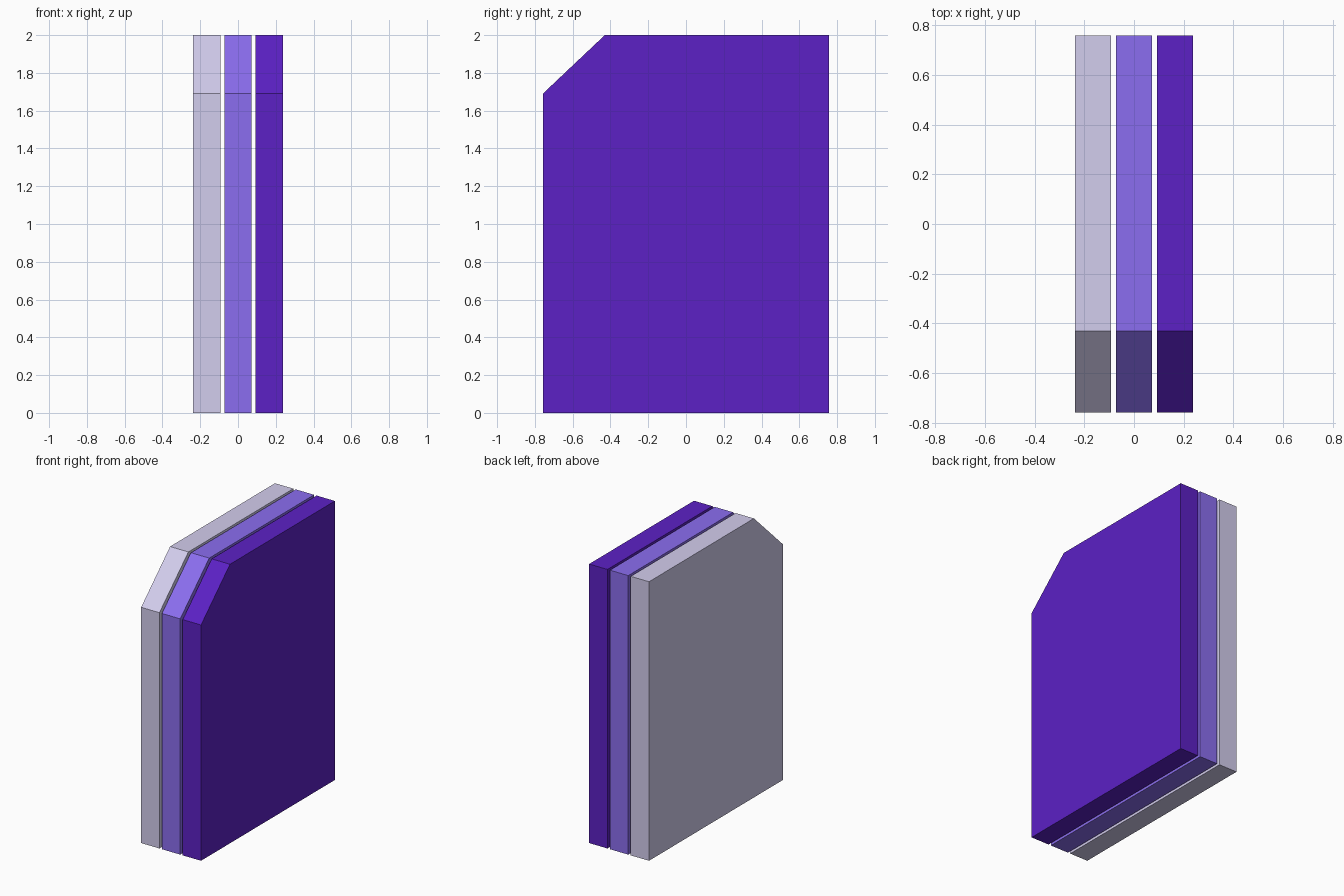
import bpy
import bmesh

if "Cube" in bpy.data.objects:
    bpy.data.objects.remove(bpy.data.objects["Cube"])

# Side outline (y, z) with the clipped front top corner
OUTLINE = [(-0.758, 0), (0.758, 0), (0.758, 2), (-0.43, 2), (-0.758, 1.69)]
THICKNESS = 0.145
PITCH = 0.165


def slab(name, x, color):
    bm = bmesh.new()
    face = bm.faces.new([bm.verts.new((x - THICKNESS / 2, y, z)) for y, z in OUTLINE])
    ext = bmesh.ops.extrude_face_region(bm, geom=[face], use_keep_orig=True)
    moved = [v for v in ext["geom"] if isinstance(v, bmesh.types.BMVert)]
    bmesh.ops.translate(bm, verts=moved, vec=(THICKNESS, 0, 0))
    bmesh.ops.recalc_face_normals(bm, faces=bm.faces)
    mesh = bpy.data.meshes.new(name)
    bm.to_mesh(mesh)
    bm.free()
    mat = bpy.data.materials.new(name + "_color")
    mat.diffuse_color = (*color, 1)
    mat.use_nodes = True
    mat.node_tree.nodes["Principled BSDF"].inputs["Base Color"].default_value = mat.diffuse_color
    mesh.materials.append(mat)
    bpy.context.collection.objects.link(bpy.data.objects.new(name, mesh))


# Three parallel slabs, light to dark
slab("light_slab", -PITCH, (0.65, 0.61, 0.85))
slab("middle_slab", 0, (0.26, 0.155, 0.87))
slab("dark_slab", PITCH, (0.107, 0.015, 0.56))
